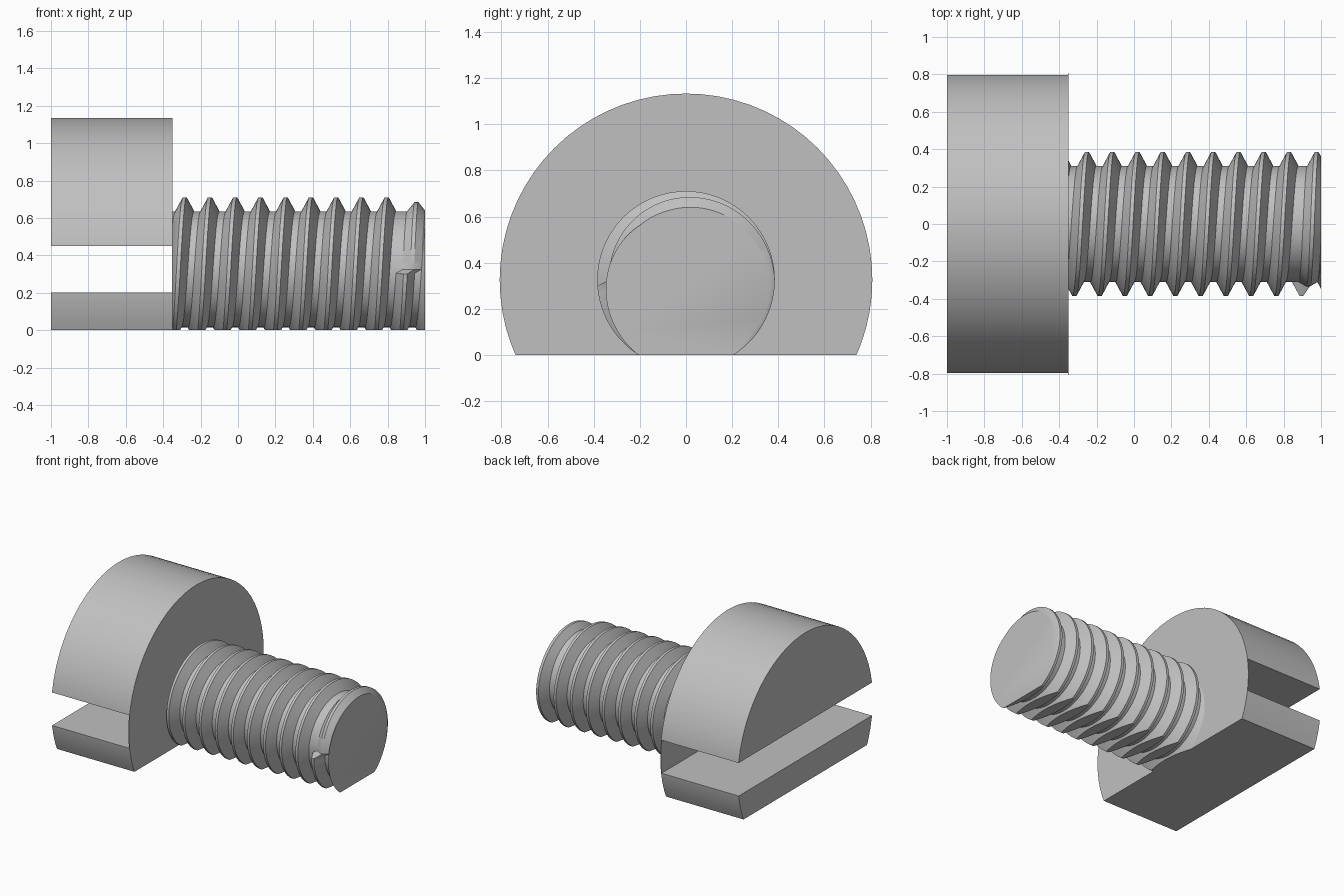
import bpy, bmesh
from math import sin, cos, tau
from mathutils import Matrix, Vector

cube = bpy.data.objects.get("Cube")
if cube:
    bpy.data.objects.remove(cube)

AXIS = 0.325                      # height of the screw axis
HEAD_R, HEAD_X0, HEAD_X1 = 0.808, -1.0, -0.35
SLOT_Z0, SLOT_Z1 = 0.2, 0.45
ROOT_R, DEPTH, PITCH = 0.31, 0.075, 0.135
BASE, CREST = 0.05, 0.01          # half widths of a thread tooth
FIRST, RUNOUT, TIP = -0.285, 8.75, 1.0

steel = bpy.data.materials.new("grey_steel")
steel.use_nodes = True
colour = (0.53, 0.53, 0.53, 1)
steel.diffuse_color = colour
steel.node_tree.nodes["Principled BSDF"].inputs["Base Color"].default_value = colour


def cut(bm, z, direction):
    """Remove everything beyond height z in the given direction and cap it."""
    geom = bm.verts[:] + bm.edges[:] + bm.faces[:]
    bmesh.ops.bisect_plane(bm, geom=geom, dist=1e-5, plane_co=(0, 0, z),
                           plane_no=(0, 0, direction), clear_outer=True)
    cap(bm)


def cap(bm):
    open_edges = [e for e in bm.edges if e.is_boundary]
    bmesh.ops.holes_fill(bm, edges=open_edges, sides=0)


def finish(bm, name):
    bmesh.ops.recalc_face_normals(bm, faces=bm.faces[:])
    mesh = bpy.data.meshes.new(name)
    bm.to_mesh(mesh)
    bm.free()
    mesh.materials.append(steel)
    obj = bpy.data.objects.new(name, mesh)
    bpy.context.collection.objects.link(obj)
    bpy.ops.object.select_all(action="DESELECT")
    obj.select_set(True)
    bpy.context.view_layer.objects.active = obj
    bpy.ops.object.shade_smooth_by_angle()


def head_slab(name, x0, x1, z0, z1=None):
    """Slice of the round head between two heights."""
    bm = bmesh.new()
    place = Matrix.Translation(((x0 + x1) / 2, 0, AXIS)) @ Matrix.Rotation(tau / 4, 4, "Y")
    bmesh.ops.create_cone(bm, cap_ends=True, segments=72, radius1=HEAD_R,
                          radius2=HEAD_R, depth=x1 - x0, matrix=place)
    cut(bm, z0, -1)
    if z1 is not None:
        cut(bm, z1, 1)
    finish(bm, name)


# Slotted head with a thin web closing the slot beside the shaft
head_slab("head_upper", HEAD_X0, HEAD_X1, SLOT_Z1)
head_slab("head_lower", HEAD_X0, HEAD_X1, 0, SLOT_Z0)
head_slab("slot_web", HEAD_X1 - 0.004, HEAD_X1, SLOT_Z0, SLOT_Z1)


# Threaded shaft: a helical tooth that restarts low near the tip
def tooth(turn):
    centre, height = FIRST + PITCH * turn, DEPTH
    if turn >= RUNOUT:
        past = turn - RUNOUT
        centre += max(0, 0.035 - 0.045 * past)
        height *= min(1, 0.3 + 1.4 * past)
    return centre, height


def radius(x, teeth):
    ramp = lambda c: max(0, min(1, (BASE - abs(x - c)) / (BASE - CREST)))
    return ROOT_R + max(h * ramp(c) for c, h in teeth)


bm = bmesh.new()
columns = 96
rows = []
for i in range(columns + 1):
    angle = tau * i / columns
    teeth = [tooth(k + i / columns) for k in range(-3, 13)]
    row = []
    for centre, _ in teeth:
        for offset in (-BASE, -CREST, CREST, BASE):
            x = max(HEAD_X1, min(TIP, centre + offset))
            r = radius(x, teeth)
            row.append(bm.verts.new(Vector((x, r * sin(angle), AXIS + r * cos(angle)))))
    rows.append(row)
for a, b in zip(rows, rows[1:]):
    for j in range(len(a) - 1):
        bm.faces.new((a[j], a[j + 1], b[j + 1], b[j]))
bmesh.ops.remove_doubles(bm, verts=bm.verts[:], dist=1e-5)
cap(bm)
cut(bm, 0, -1)
finish(bm, "threaded_shaft")
